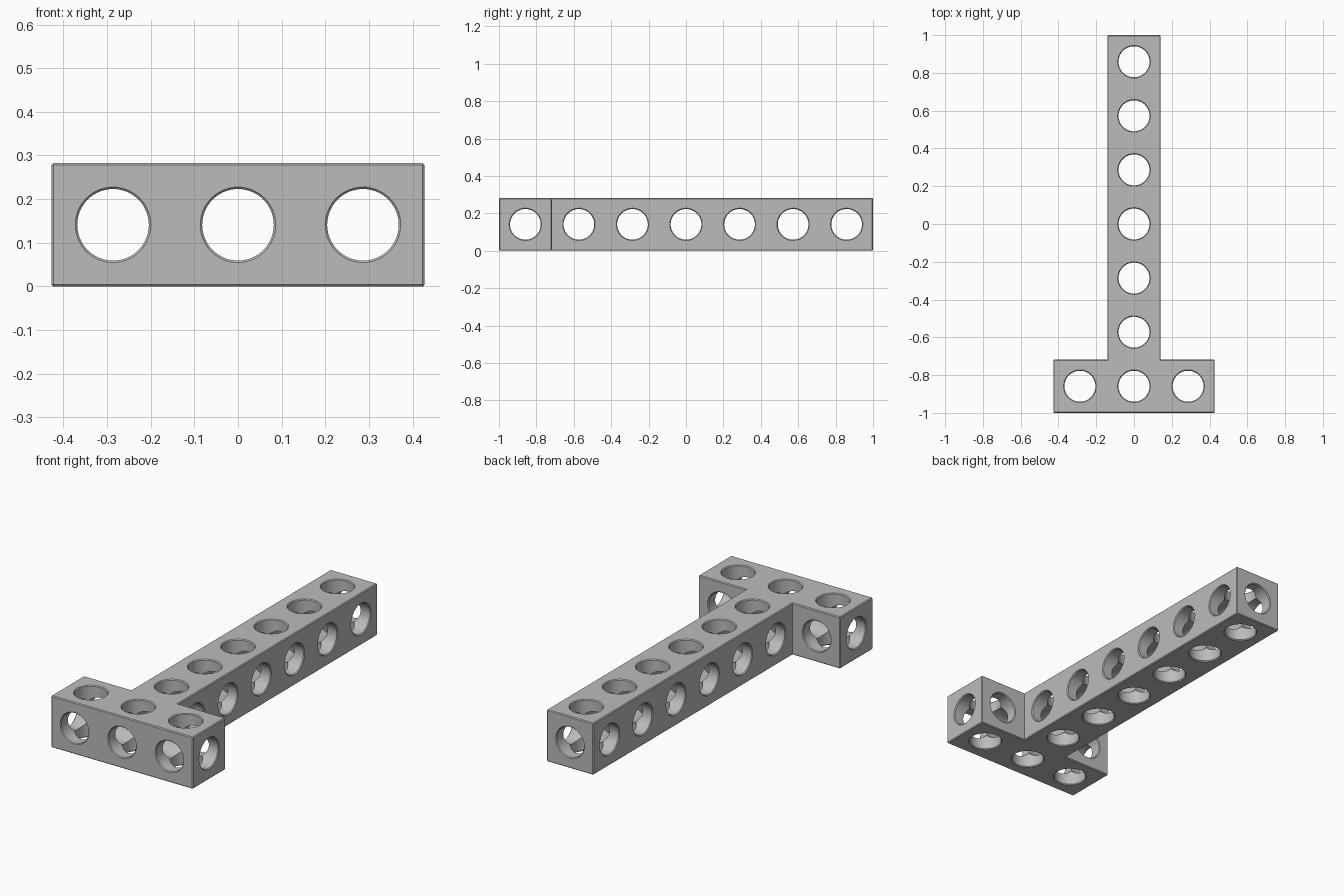
import bpy, bmesh
from mathutils import Matrix, Vector

cube = bpy.data.objects.get("Cube")
if cube:
    bpy.data.objects.remove(cube, do_unlink=True)

PITCH, WIDTH = 0.2863, 0.2823   # hole spacing and beam thickness
HALF = WIDTH / 2
RADIUS, CHAMFER = 0.082, 0.0045
BAR_Y = -1 + HALF               # centre line of the cross bar
BAR_X = PITCH + HALF            # half length of the cross bar

grey = bpy.data.materials.new("plain grey")
grey.use_nodes = True
colour = (0.5, 0.5, 0.5, 1)
grey.diffuse_color = colour
grey.node_tree.nodes["Principled BSDF"].inputs["Base Color"].default_value = colour


def make_object(name, bm):
    mesh = bpy.data.meshes.new(name)
    bmesh.ops.recalc_face_normals(bm, faces=bm.faces)
    bm.to_mesh(mesh)
    bm.free()
    obj = bpy.data.objects.new(name, mesh)
    bpy.context.collection.objects.link(obj)
    mesh.materials.append(grey)
    return obj


# T-shaped body: half outline mirrored, extruded, outer edges chamfered
half = [(BAR_X, -1), (BAR_X, -1 + WIDTH), (HALF, -1 + WIDTH), (HALF, 1)]
outline = half + [(-x, y) for x, y in reversed(half)]
bm = bmesh.new()
base = bm.faces.new([bm.verts.new((x, y, 0)) for x, y in outline])
top = bmesh.ops.extrude_face_region(bm, geom=[base])["geom"]
bmesh.ops.translate(bm, vec=(0, 0, WIDTH),
                    verts=[v for v in top if isinstance(v, bmesh.types.BMVert)])
bmesh.ops.recalc_face_normals(bm, faces=bm.faces)
bmesh.ops.bevel(bm, geom=[e for e in bm.edges if e.is_convex],
                offset=CHAMFER, segments=1, affect='EDGES')
beam = make_object("t_beam", bm)


# Drill: a turned profile with flared ends, laid along one axis
def drill(axis, centre, reach):
    out = 0.02
    profile = [(-reach - out, RADIUS + CHAMFER + out), (-reach + CHAMFER, RADIUS),
               (reach - CHAMFER, RADIUS), (reach + out, RADIUS + CHAMFER + out)]
    # steady 45 degree flare that meets the surface at radius + chamfer
    bm = bmesh.new()
    rings = []
    for z, r in profile:
        ring = bmesh.ops.create_circle(bm, segments=64, radius=r,
                                       matrix=Matrix.Translation((0, 0, z)))["verts"]
        rings.append(ring)
    for a, b in zip(rings, rings[1:]):
        for i in range(len(a)):
            j = (i + 1) % len(a)
            bm.faces.new((a[i], a[j], b[j], b[i]))
    bm.faces.new(rings[0])
    bm.faces.new(rings[-1])
    turn = Vector((0, 0, 1)).rotation_difference(Vector(axis)).to_matrix().to_4x4()
    bmesh.ops.transform(bm, matrix=Matrix.Translation(centre) @ turn, verts=bm.verts)
    cutter = make_object("hole_cutter", bm)
    cutter.hide_render = True
    cutter.hide_set(True)
    mod = beam.modifiers.new("hole", 'BOOLEAN')
    mod.operation = 'DIFFERENCE'
    mod.solver = 'EXACT'
    mod.object = cutter
    return cutter


cutters = []
# Vertical and sideways holes along the stem and the middle of the bar
for i in range(7):
    y = BAR_Y + i * PITCH
    cutters.append(drill((0, 0, 1), (0, y, HALF), HALF))
    cutters.append(drill((1, 0, 0), (0, y, HALF), HALF if i else BAR_X))
# Holes in the two ends of the bar, and the bore along the stem
for side in (-1, 1):
    cutters.append(drill((0, 0, 1), (side * PITCH, BAR_Y, HALF), HALF))
    cutters.append(drill((0, 1, 0), (side * PITCH, BAR_Y, HALF), HALF))
cutters.append(drill((0, 1, 0), (0, 0, HALF), 1))

# Apply the holes, remove the cutters, keep edges crisp
bpy.ops.object.select_all(action='DESELECT')
beam.select_set(True)
bpy.context.view_layer.objects.active = beam
for mod in list(beam.modifiers):
    bpy.ops.object.modifier_apply(modifier=mod.name)
for cutter in cutters:
    bpy.data.objects.remove(cutter, do_unlink=True)
bpy.ops.object.shade_smooth_by_angle(angle=0.5)
